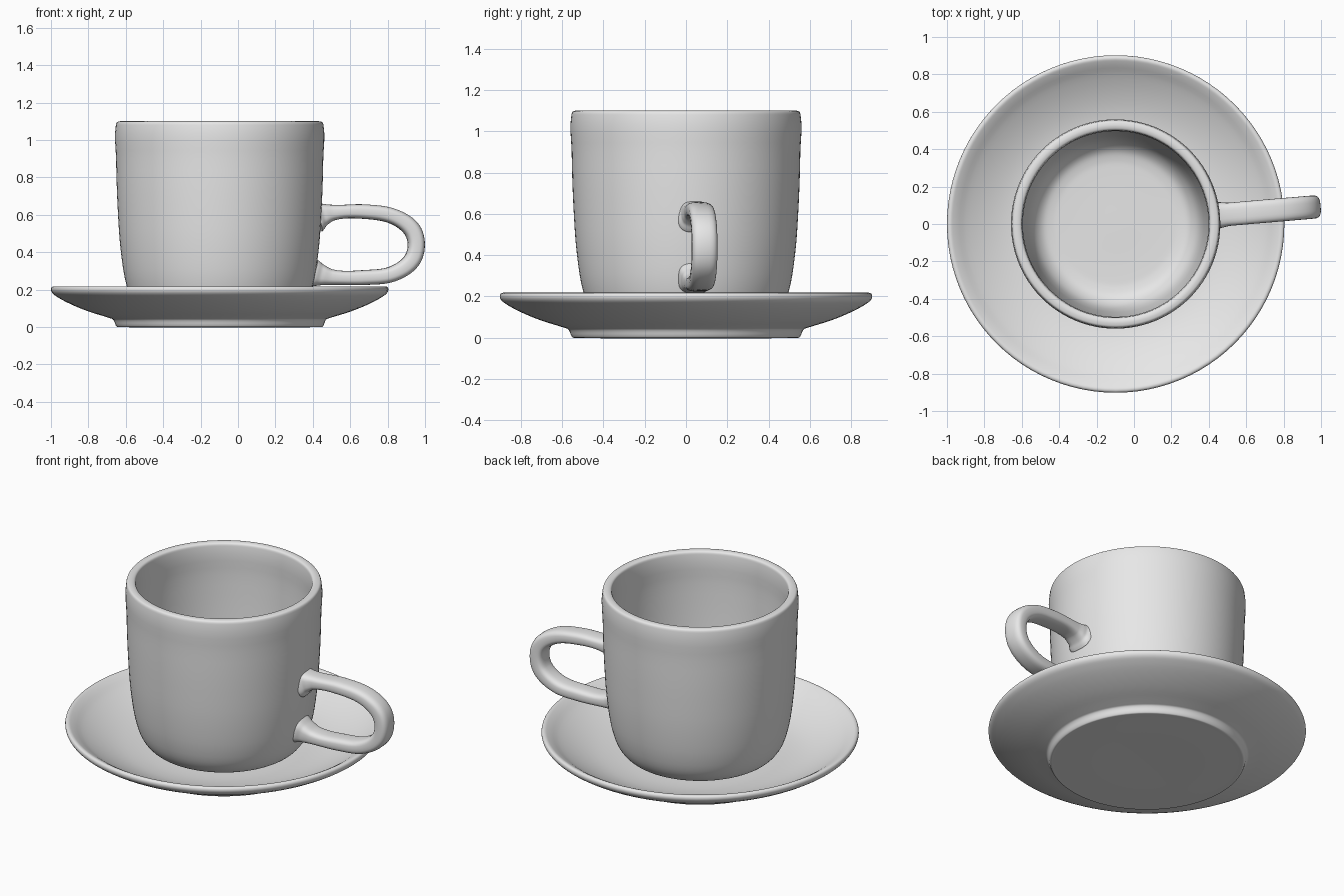
import bpy, bmesh, math
from mathutils import Vector, Matrix

if "Cube" in bpy.data.objects:
    bpy.data.objects.remove(bpy.data.objects["Cube"])

CENTRE = Vector((-0.098, 0, 0))

glaze = bpy.data.materials.new("grey_glaze")
glaze.use_nodes = True
glaze.diffuse_color = (0.8, 0.8, 0.8, 1)
glaze.node_tree.nodes["Principled BSDF"].inputs["Base Color"].default_value = (0.8, 0.8, 0.8, 1)


def smooth_path(points, steps):
    """Hermite curve through the points, without overshoot at short segments."""
    pts = [Vector(p) for p in points]
    legs = [b - a for a, b in zip(pts, pts[1:])]
    dirs = [legs[0].normalized()]
    dirs += [(a.normalized() + b.normalized()).normalized() for a, b in zip(legs, legs[1:])]
    dirs.append(legs[-1].normalized())
    out = []
    for i, leg in enumerate(legs):
        a, d = pts[i], pts[i + 1]
        b = a + dirs[i] * leg.length / 3
        c = d - dirs[i + 1] * leg.length / 3
        for k in range(steps):
            t = k / steps
            s = 1 - t
            out.append(a * s**3 + b * (3 * s * s * t) + c * (3 * s * t * t) + d * t**3)
    return out + [pts[-1]]


def make_object(name, rings, caps=False):
    """Skin a row of closed rings."""
    bm = bmesh.new()
    loops = [[bm.verts.new(p) for p in ring] for ring in rings]
    n = len(loops[0])
    for a, b in zip(loops, loops[1:]):
        for i in range(n):
            j = (i + 1) % n
            bm.faces.new((a[i], a[j], b[j], b[i]))
    if caps:
        bm.faces.new(loops[0])
        bm.faces.new(loops[-1])
    bmesh.ops.remove_doubles(bm, verts=bm.verts, dist=0.00005)
    bmesh.ops.recalc_face_normals(bm, faces=bm.faces)
    mesh = bpy.data.meshes.new(name)
    bm.to_mesh(mesh)
    bm.free()
    mesh.materials.append(glaze)
    obj = bpy.data.objects.new(name, mesh)
    bpy.context.collection.objects.link(obj)
    obj.location = CENTRE
    bpy.ops.object.select_all(action='DESELECT')
    obj.select_set(True)
    bpy.context.view_layer.objects.active = obj
    bpy.ops.object.shade_smooth_by_angle(angle=math.radians(40))
    return obj


def lathe(name, profile, segments=96):
    angles = [math.tau * i / segments for i in range(segments)]
    rings = [[(p.x * math.cos(a), p.x * math.sin(a), p.y) for a in angles]
             for p in smooth_path(profile, 4)]
    return make_object(name, rings)


# Cup: outside from the foot to the rim, then down the inside
lathe("cup", [
    (0, .065), (.33, .065), (.37, .07), (.425, .095), (.465, .14), (.497, .22),
    (.528, .4), (.546, .65), (.554, .9), (.555, 1.08), (.549, 1.095), (.535, 1.1),
    (.52, 1.1), (.506, 1.094), (.501, 1.08), (.5, .9), (.493, .65), (.477, .4),
    (.455, .25), (.43, .19), (.39, .15), (.34, .135), (.3, .132), (0, .132)])

# Saucer: base, flared foot, underside, rim and dished top
lathe("saucer", [
    (0, 0), (.535, 0), (.549, .001), (.555, .008), (.565, .033), (.572, .042),
    (.585, .047), (.7, .083), (.8, .124), (.87, .162), (.895, .182),
    (.902, .2), (.897, .214), (.885, .218), (.87, .213), (.8, .168),
    (.7, .119), (.6, .085), (.5, .067), (.4, .06), (0, .06)])

# Handle: path radius, height, half thickness and half width
path = smooth_path([
    (.525, .592, .085, .085), (.56, .602, .06, .069), (.61, .612, .042, .062),
    (.78, .617, .039, .062), (.94, .588, .042, .062), (1.032, .52, .046, .062),
    (1.055, .44, .045, .062), (1.03, .355, .045, .062), (.93, .285, .042, .062),
    (.78, .265, .04, .062), (.6, .267, .042, .062), (.545, .278, .057, .068),
    (.505, .288, .075, .08)], 6)
rings = []
for i, p in enumerate(path):
    q, r = path[max(i - 1, 0)], path[min(i + 1, len(path) - 1)]
    tangent = Vector((r.x - q.x, 0, r.y - q.y)).normalized()
    across = Vector((-tangent.z, 0, tangent.x))
    ring = []
    for k in range(32):
        c, s = math.cos(math.tau * k / 32), math.sin(math.tau * k / 32)
        u = math.copysign(abs(c) ** .65, c) * p.z
        v = math.copysign(abs(s) ** .65, s) * p.w
        ring.append(Vector((p.x, 0, p.y)) + across * u + Vector((0, v, 0)))
    rings.append(ring)
handle = make_object("handle", rings, caps=True)
handle.rotation_euler.z = math.radians(4.9)
